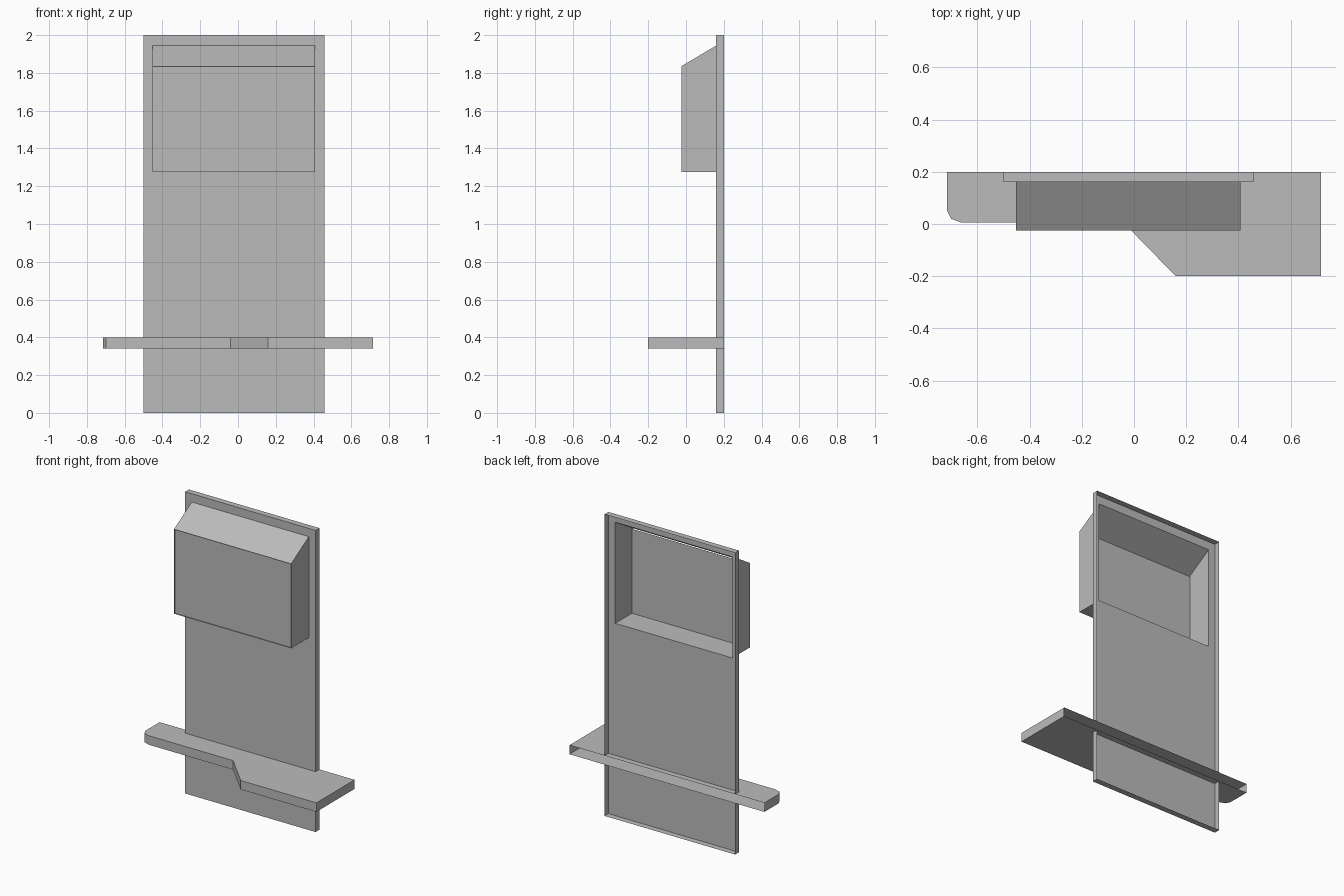
import bpy
import bmesh

cube = bpy.data.objects.get("Cube")
if cube:
    bpy.data.objects.remove(cube, do_unlink=True)

grey = bpy.data.materials.new("plain_grey")
grey.use_nodes = True
COLOUR = (0.5, 0.5, 0.5, 1)
grey.diffuse_color = COLOUR
grey.node_tree.nodes["Principled BSDF"].inputs["Base Color"].default_value = COLOUR

BACK, FACE, FRONT = 0.2, 0.16, -0.025     # depth of panel back, panel face, hood front
LEFT, RIGHT, TOP = -0.5, 0.457, 2.0       # panel outline
HL, HR = -0.452, 0.407                    # hood sides
H_LOW, H_LIP, H_TOP = 1.275, 1.835, 1.945  # hood heights
S_LOW, S_TOP = 0.34, 0.4                  # shelf heights


def face(bm, points):
    return bm.faces.new([bm.verts.new(p) for p in points])


def finish(bm, name):
    bmesh.ops.remove_doubles(bm, verts=bm.verts[:], dist=0.0005)
    mesh = bpy.data.meshes.new(name)
    bm.to_mesh(mesh)
    bm.free()
    mesh.materials.append(grey)
    obj = bpy.data.objects.new(name, mesh)
    bpy.context.collection.objects.link(obj)
    return obj


# Backing panel: thin tray open at the back, with openings for hood and shelf
bm = bmesh.new()
for x0, x1, z0, z1 in (
    (LEFT, RIGHT, 0, S_LOW),
    (LEFT, RIGHT, S_TOP, H_LOW),
    (LEFT, HL, H_LOW, H_TOP),
    (HR, RIGHT, H_LOW, H_TOP),
    (LEFT, RIGHT, H_TOP, TOP),
):
    face(bm, [(x0, FACE, z0), (x1, FACE, z0), (x1, FACE, z1), (x0, FACE, z1)])
for z0, z1 in ((0, S_LOW), (S_TOP, TOP)):
    face(bm, [(LEFT, BACK, z0), (LEFT, FACE, z0), (LEFT, FACE, z1), (LEFT, BACK, z1)])
    face(bm, [(RIGHT, FACE, z0), (RIGHT, BACK, z0), (RIGHT, BACK, z1), (RIGHT, FACE, z1)])
face(bm, [(LEFT, FACE, TOP), (RIGHT, FACE, TOP), (RIGHT, BACK, TOP), (LEFT, BACK, TOP)])
face(bm, [(LEFT, BACK, 0), (RIGHT, BACK, 0), (RIGHT, FACE, 0), (LEFT, FACE, 0)])
finish(bm, "back_panel")

# Screen hood: side profile swept across, open towards the panel
bm = bmesh.new()
profile = [(FACE, H_LOW), (FRONT, H_LOW), (FRONT, H_LIP), (FACE, H_TOP)]
face(bm, [(HL, y, z) for y, z in profile])
face(bm, [(HR, y, z) for y, z in reversed(profile)])
walls = []
for (y0, z0), (y1, z1) in zip(profile, profile[1:]):
    walls.append(face(bm, [(HL, y0, z0), (HR, y0, z0), (HR, y1, z1), (HL, y1, z1)]))
# Narrow rim and recessed screen
screen = walls[1]
bmesh.ops.inset_region(bm, faces=[screen], thickness=0.011)
bmesh.ops.inset_region(bm, faces=[screen], thickness=0.011, depth=0)
for v in screen.verts:
    v.co.y += 0.01
finish(bm, "screen_hood")

# Shelf: stepped outline with one softened corner, open at the back
bm = bmesh.new()
outline = [(-0.715, BACK), (-0.715, 0.05), (-0.7, 0.02), (-0.66, 0.005),
           (-0.04, 0.005), (0.16, -0.2), (0.715, -0.2), (0.715, BACK)]
face(bm, [(x, y, S_TOP) for x, y in outline])
face(bm, [(x, y, S_LOW) for x, y in reversed(outline)])
for (x0, y0), (x1, y1) in zip(outline, outline[1:]):
    face(bm, [(x0, y0, S_LOW), (x1, y1, S_LOW), (x1, y1, S_TOP), (x0, y0, S_TOP)])
finish(bm, "shelf")
